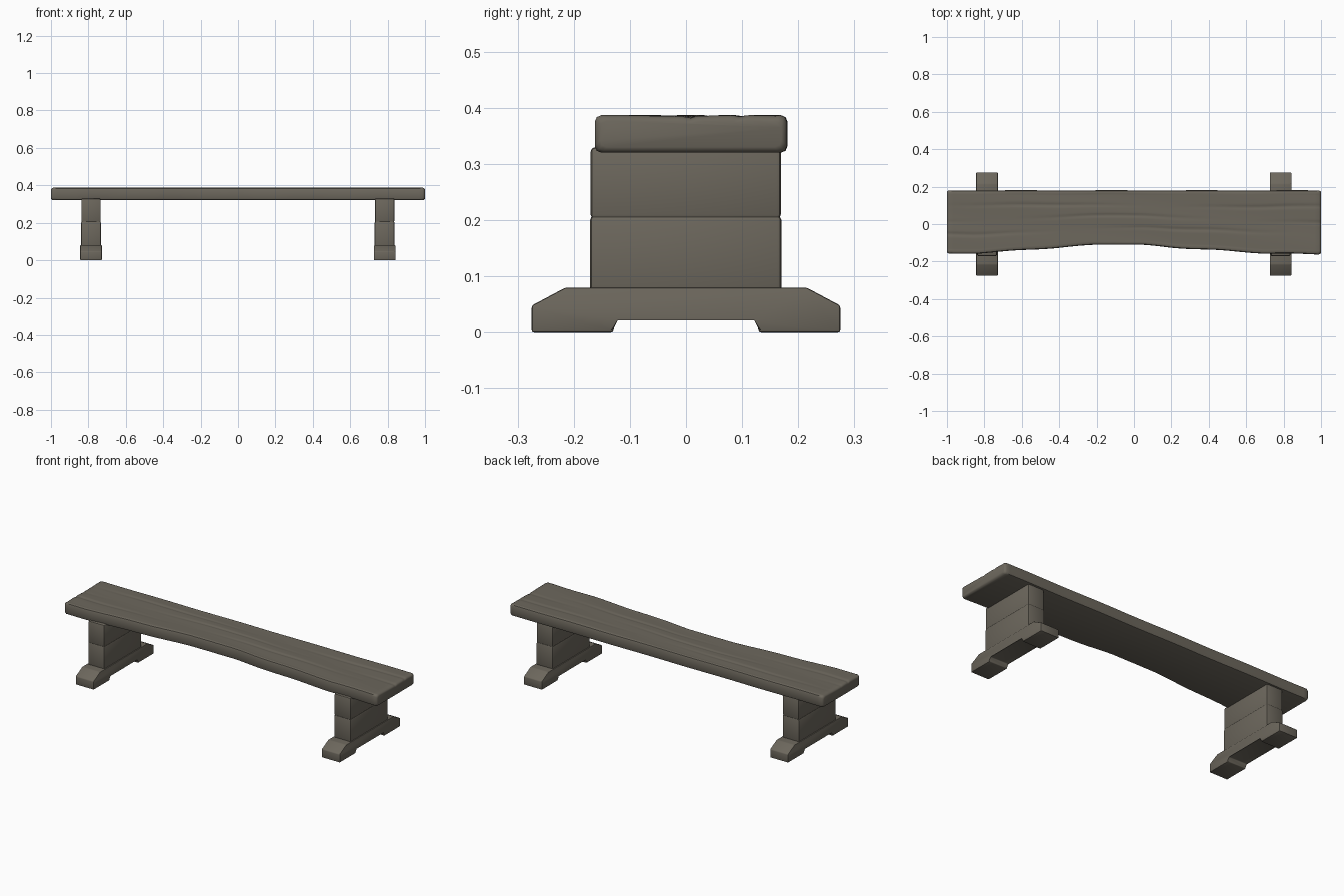
import bpy, bmesh, math, random

if "Cube" in bpy.data.objects:
    bpy.data.objects.remove(bpy.data.objects["Cube"])

random.seed(4)
wood = bpy.data.materials.new("weathered grey wood")
wood.diffuse_color = (0.15, 0.135, 0.108, 1)
wood.use_nodes = True
wood.node_tree.nodes["Principled BSDF"].inputs["Base Color"].default_value = wood.diffuse_color


def finish(bm, name):
    bmesh.ops.recalc_face_normals(bm, faces=bm.faces[:])
    me = bpy.data.meshes.new(name)
    bm.to_mesh(me)
    bm.free()
    me.materials.append(wood)
    ob = bpy.data.objects.new(name, me)
    bpy.context.collection.objects.link(ob)
    bpy.ops.object.select_all(action='DESELECT')
    ob.select_set(True)
    bpy.context.view_layer.objects.active = ob
    bpy.ops.object.shade_smooth_by_angle(angle=math.radians(40))
    return ob


def extruded(name, profile, cx, half, bevel):
    """Extrude a (y, z) profile along x and soften its edges."""
    bm = bmesh.new()
    a = [bm.verts.new((cx - half, y, z)) for y, z in profile]
    b = [bm.verts.new((cx + half, y, z)) for y, z in profile]
    n = len(profile)
    bm.faces.new(a)
    bm.faces.new(b[::-1])
    for i in range(n):
        bm.faces.new((a[i], a[(i + 1) % n], b[(i + 1) % n], b[i]))
    bmesh.ops.bevel(bm, geom=bm.edges[:], offset=bevel, segments=2,
                    profile=0.5, affect='EDGES')
    return finish(bm, name)


# Seat: waney front edge, straight back, shallow grain on top
EDGE = [(-1, -.16), (-.85, -.157), (-.6, -.14), (-.4, -.126), (-.22, -.112), (-.1, -.108),
        (.05, -.112), (.2, -.126), (.4, -.137), (.7, -.157), (1, -.161)]


def front_y(x):
    for (x0, y0), (x1, y1) in zip(EDGE, EDGE[1:]):
        if x <= x1:
            return y0 + (y1 - y0) * (x - x0) / (x1 - x0)
    return EDGE[-1][1]


def grain(x, u):
    groove = 0
    for c, ph in ((.3, 0), (.52, 2), (.76, 4)):
        d = (u - c - .025 * math.sin(3 * x + ph)) / .025
        groove += .004 * math.exp(-d * d) * (.5 + .5 * math.sin(5 * x + ph))
    return -groove - .001 * (1 + math.sin(4 * x + 9 * u))


def ring(x, inset):
    y0, y1 = front_y(x) + inset, .181 - inset
    z0, z1 = .32 + inset, .387 - inset
    y0 += .002 * math.sin(17 * x)
    y1 -= .001 * (1 + math.sin(13 * x))
    r, pts = .012, []
    for i in range(3):                       # bottom front corner
        t = math.pi / 2 * i / 2
        pts.append((y0 + r - r * math.sin(t), z0 + r - r * math.cos(t)))
    for i in range(3):                       # top front corner
        t = math.pi / 2 * i / 2
        pts.append((y0 + r - r * math.cos(t), z1 - r + r * math.sin(t)))
    for i in range(1, 40):                   # top surface
        u = i / 40
        pts.append((y0 + r + (y1 - y0 - 2 * r) * u, z1 + grain(x, u)))
    for i in range(3):                       # top back corner
        t = math.pi / 2 * i / 2
        pts.append((y1 - r + r * math.sin(t), z1 - r + r * math.cos(t)))
    for i in range(3):                       # bottom back corner
        t = math.pi / 2 * i / 2
        pts.append((y1 - r + r * math.cos(t), z0 + r - r * math.sin(t)))
    return [(x, y, z) for y, z in pts]


stations = [(-1, .010), (-.997, .004), (-.988, 0)]
stations += [(-.988 + 1.976 * i / 90, 0) for i in range(1, 90)]
stations += [(.988, 0), (.997, .004), (1, .010)]
bm = bmesh.new()
rings = [[bm.verts.new(p) for p in ring(x, s)] for x, s in stations]
for a, b in zip(rings, rings[1:]):
    for i in range(len(a)):
        j = (i + 1) % len(a)
        bm.faces.new((a[i], a[j], b[j], b[i]))
bm.faces.new(rings[0])
bm.faces.new(rings[-1][::-1])
finish(bm, "seat")

# Legs: two stacked blocks on a chamfered, notched foot, at each end
half_foot = [(.13, 0), (.275, 0), (.275, .048), (.215, .08)]
foot = [(.125, .026)] + half_foot + [(-y, z) for y, z in half_foot[::-1]] + [(-.125, .026)]


def block(z0, z1, y0, y1):
    return [(y0, z0), (y1, z0), (y1, z1), (y0, z1)]


for side, cx in (("left", -.786), ("right", .784)):
    extruded(side + "_foot", foot, cx, .058, .004)
    extruded(side + "_lower_block", block(.06, .208, -.171, .17), cx, .053, .008)
    extruded(side + "_upper_block", block(.202, .33, -.17, .169), cx, .052, .008)
